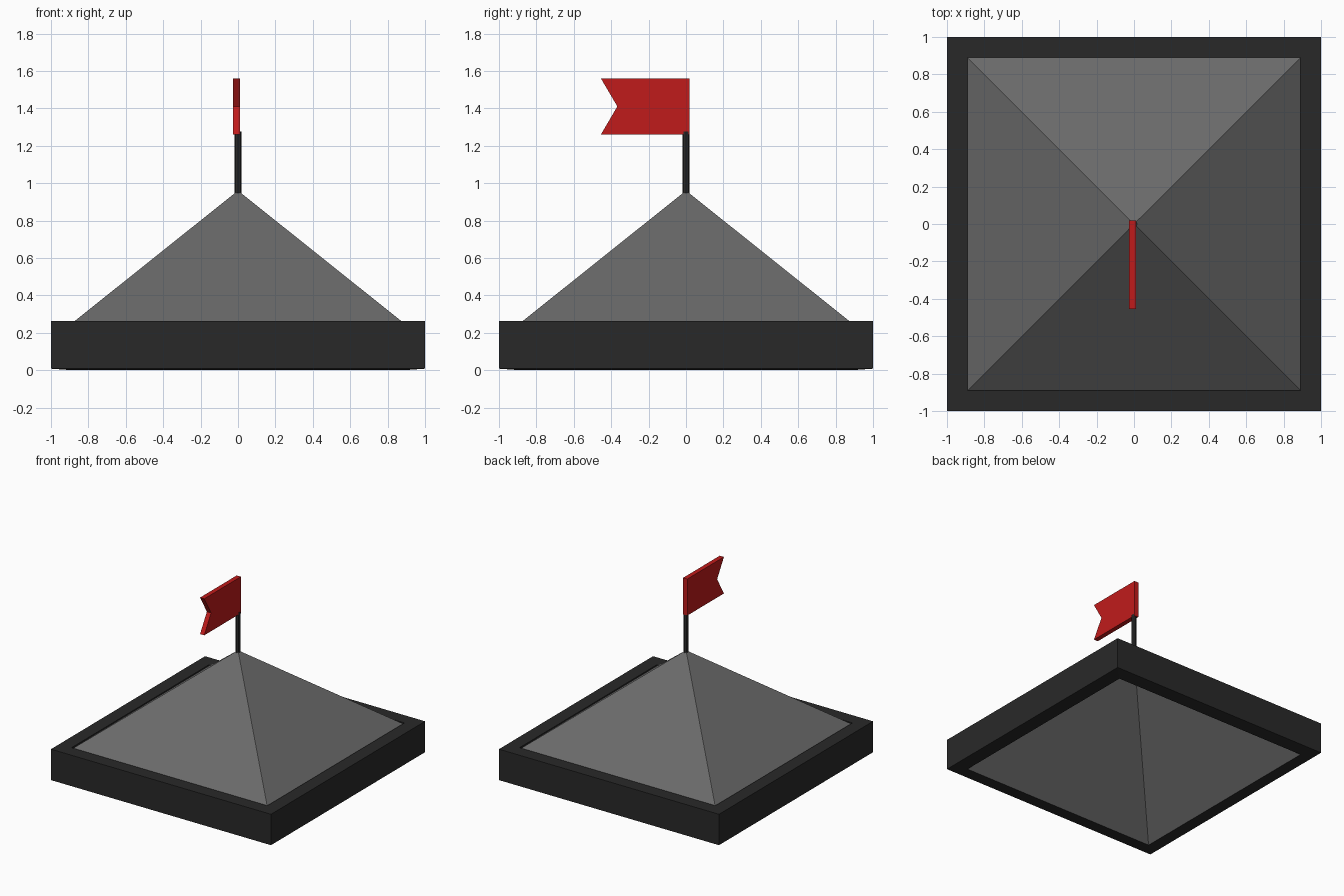
import bpy, bmesh

if "Cube" in bpy.data.objects:
    bpy.data.objects.remove(bpy.data.objects["Cube"])


def material(name, rgb):
    m = bpy.data.materials.new(name)
    m.diffuse_color = (*rgb, 1)
    m.use_nodes = True
    m.node_tree.nodes["Principled BSDF"].inputs["Base Color"].default_value = m.diffuse_color
    return m


dark = material("dark_grey", (0.022, 0.022, 0.022))
grey = material("roof_grey", (0.144, 0.144, 0.144))
red = material("flag_red", (0.53, 0.011, 0.011))


def finish(name, bm, mats):
    bmesh.ops.recalc_face_normals(bm, faces=bm.faces[:])
    me = bpy.data.meshes.new(name)
    bm.to_mesh(me)
    bm.free()
    for m in mats:
        me.materials.append(m)
    ob = bpy.data.objects.new(name, me)
    bpy.context.collection.objects.link(ob)
    return ob


# Hollow pyramid roof with a thick square rim: square rings between two apexes
bm = bmesh.new()


def ring(r, z):
    return [bm.verts.new((x * r, y * r, z)) for x, y in ((-1, -1), (1, -1), (1, 1), (-1, 1))]


rings = [ring(0.89, 0), ring(1, 0.008), ring(1, 0.262), ring(0.89, 0.262), ring(0.889, 0.25)]
for a, b in zip(rings, rings[1:]):
    for i in range(4):
        j = (i + 1) % 4
        bm.faces.new((a[i], a[j], b[j], b[i]))
for r, z in ((rings[0], 0.955), (rings[-1], 0.96)):
    apex = bm.verts.new((0, 0, z))
    for i in range(4):
        f = bm.faces.new((r[i], r[(i + 1) % 4], apex))
        f.material_index = 1      # sloping panels are lighter
finish("roof", bm, [dark, grey])

# Flag pole
bm = bmesh.new()
bmesh.ops.create_cone(bm, cap_ends=True, segments=8, radius1=0.018, radius2=0.018, depth=0.33)
bmesh.ops.translate(bm, verts=bm.verts[:], vec=(0, 0, 1.11))
finish("flag_pole", bm, [dark])

# Swallow-tailed flag
bm = bmesh.new()
outline = [(0.02, 1.26), (0.02, 1.56), (-0.455, 1.56), (-0.367, 1.41), (-0.455, 1.26)]
face = bm.faces.new([bm.verts.new((-0.026, y, z)) for y, z in outline])
ext = bmesh.ops.extrude_face_region(bm, geom=[face], use_keep_orig=True)
bmesh.ops.translate(bm, vec=(0.038, 0, 0),
                    verts=[v for v in ext["geom"] if isinstance(v, bmesh.types.BMVert)])
finish("flag", bm, [red])
